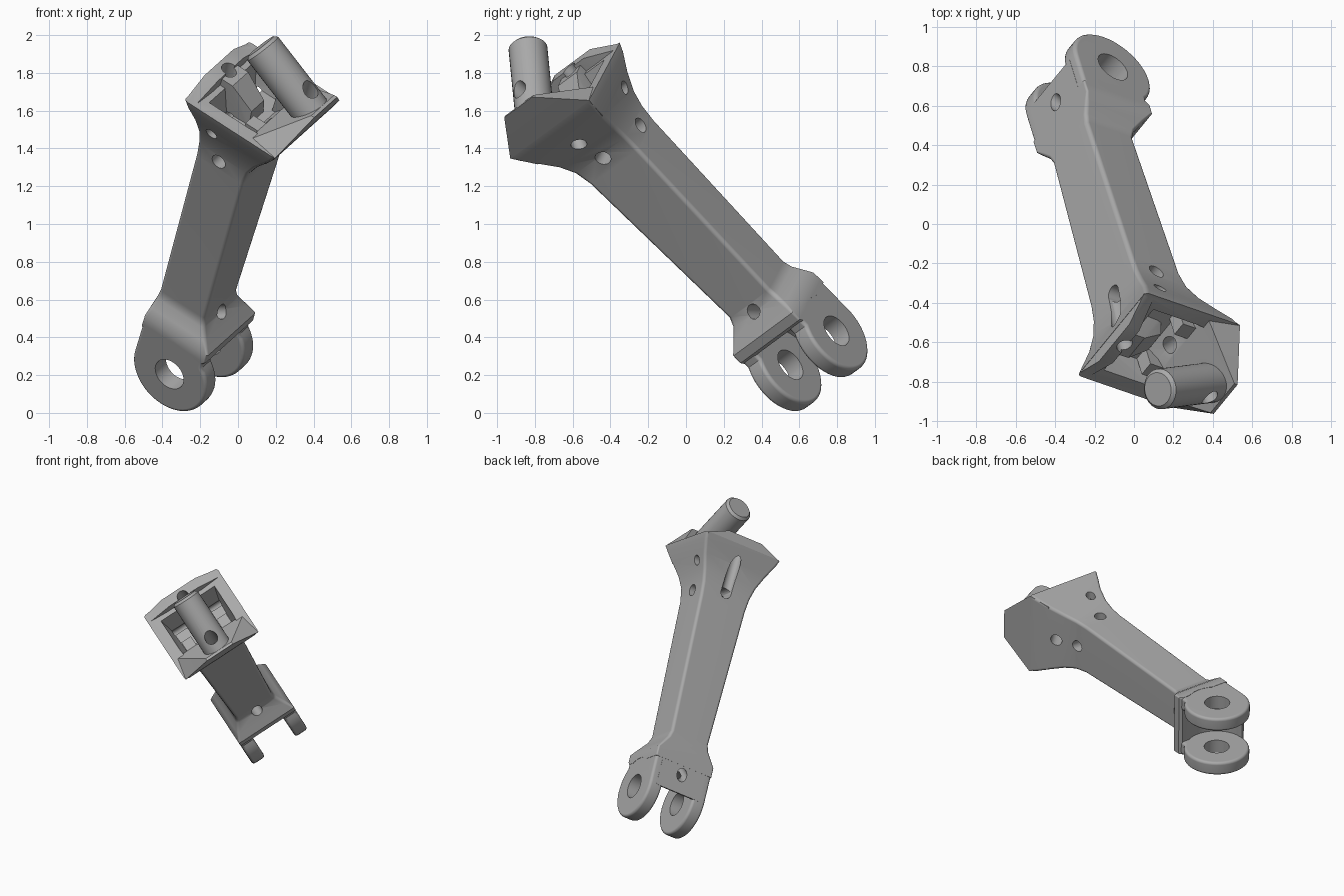
import bpy, bmesh, math
from mathutils import Vector, Matrix

if "Cube" in bpy.data.objects:
    bpy.data.objects.remove(bpy.data.objects["Cube"])

# One grey plastic material
grey = bpy.data.materials.new("grey_plastic")
grey.use_nodes = True
GREY = (0.40, 0.40, 0.40, 1)
grey.diffuse_color = GREY
grey.node_tree.nodes["Principled BSDF"].inputs["Base Color"].default_value = GREY

# Link frame: local x = depth, local y = hinge pin direction, local z = length
long_dir = Vector((0.212, -0.686, 0.696)).normalized()
pin_dir = Vector((0.553, 0.664, 0.503))
pin_dir = (pin_dir - long_dir * pin_dir.dot(long_dir)).normalized()
depth_dir = pin_dir.cross(long_dir)
FRAME = Matrix.Translation((-0.235, 0.64, 0.32)) @ Matrix((depth_dir, pin_dir, long_dir)).transposed().to_4x4()


def make(name, bm):
    bmesh.ops.recalc_face_normals(bm, faces=bm.faces)
    mesh = bpy.data.meshes.new(name)
    bm.to_mesh(mesh)
    bm.free()
    mesh.materials.append(grey)
    ob = bpy.data.objects.new(name, mesh)
    bpy.context.collection.objects.link(ob)
    return ob


def hull(name, points):
    bm = bmesh.new()
    for p in points:
        bm.verts.new(p)
    bmesh.ops.convex_hull(bm, input=bm.verts)
    bmesh.ops.dissolve_limit(bm, angle_limit=0.01, verts=bm.verts, edges=bm.edges)
    return make(name, bm)


def mirrored(points):
    return [(x, sign * y, z) for x, y, z in points for sign in (1, -1)]


def box(name, x0, x1, y0, y1, z0, z1):
    return hull(name, [(x, y, z) for x in (x0, x1) for y in (y0, y1) for z in (z0, z1)])


def rod(name, start, end, radius, chamfer=0.0):
    a, b = Vector(start), Vector(end)
    axis = (b - a).normalized()
    turn = axis.to_track_quat('Z', 'Y')
    rings = [(a, radius), (b - axis * chamfer, radius)]
    if chamfer:
        rings.append((b, radius - chamfer))
    count = 32
    bm = bmesh.new()
    loops = [[bm.verts.new(c + turn @ Vector((r * math.cos(i * math.tau / count),
                                              r * math.sin(i * math.tau / count), 0)))
              for i in range(count)] for c, r in rings]
    skin(bm, loops)
    return make(name, bm)


def skin(bm, loops):
    for low, high in zip(loops, loops[1:]):
        for i in range(len(low)):
            j = (i + 1) % len(low)
            bm.faces.new((low[i], low[j], high[j], high[i]))
    bm.faces.new(loops[0][::-1])
    bm.faces.new(loops[-1])


def apply(ob, kind, **settings):
    bpy.context.view_layer.objects.active = ob
    mod = ob.modifiers.new(kind.lower(), kind)
    for key, value in settings.items():
        setattr(mod, key, value)
    bpy.ops.object.modifier_apply(modifier=mod.name)


def combine(ob, tool, operation):
    tool.hide_render = True
    apply(ob, 'BOOLEAN', object=tool, operation=operation, solver='EXACT')
    bpy.data.objects.remove(tool)


# Arm: rounded rectangular sections (height, half width, back, front, corner)
sections = [(0.195, 0.235, -0.235, 0.16, 0.01), (0.215, 0.235, -0.235, 0.178, 0.01),
            (0.27, 0.235, -0.235, 0.178, 0.012), (0.32, 0.205, -0.232, 0.13, 0.02),
            (0.37, 0.172, -0.228, 0.085, 0.022), (0.42, 0.157, -0.226, 0.07, 0.022),
            (1.46, 0.19, -0.24, 0.07, 0.022), (1.56, 0.2, -0.245, 0.085, 0.022),
            (1.65, 0.222, -0.255, 0.125, 0.022), (1.75, 0.262, -0.282, 0.185, 0.022),
            (1.84, 0.302, -0.325, 0.235, 0.022), (1.885, 0.313, -0.345, 0.25, 0.02)]
bm = bmesh.new()
loops = []
for z, half, back, front, r in sections:
    loop = []
    corners = [(front - r, half - r), (back + r, half - r), (back + r, r - half), (front - r, r - half)]
    for k, (cx, cy) in enumerate(corners):
        for step in range(4):
            a = math.pi / 2 * (k + step / 3)
            loop.append(bm.verts.new((cx + r * math.cos(a), cy + r * math.sin(a), z)))
    loops.append(loop)
skin(bm, loops)
arm = make("finger_link", bm)

# Web on the back between the prongs, hollowed to clear the mating knuckle
combine(arm, hull("back_web", mirrored([(-0.234, 0.18, -0.01), (-0.22, 0.18, -0.01), (0.1, 0.18, 0.22),
                                        (-0.234, 0.18, 0.25), (0.1, 0.18, 0.25)])), 'UNION')
combine(arm, rod("knuckle_cutter", (0, -0.3, 0), (0, 0.3, 0), 0.22), 'DIFFERENCE')

# Socket hollowed into the head
combine(arm, hull("socket_cutter", mirrored([(-0.275, 0.25, 2.0), (0.2, 0.25, 2.0),
                                             (-0.19, 0.2, 1.74), (0.0, 0.19, 1.75)])), 'DIFFERENCE')

# Front lip, back rim and middle rib of the head
combine(arm, hull("front_lip", mirrored([(0.25, 0.311, 1.883), (0.315, 0.11, 2.1), (0.295, 0.11, 2.1),
                                         (0.185, 0.255, 1.75), (0.06, 0.29, 1.865),
                                         (0.04, 0.11, 1.79)])), 'UNION')
combine(arm, hull("back_rim", mirrored([(-0.343, 0.3, 1.88), (-0.345, 0.14, 1.95), (-0.28, 0.3, 1.88),
                                        (-0.27, 0.12, 1.95), (-0.27, 0.2, 1.8),
                                        (-0.3, 0.2, 1.8)])), 'UNION')
combine(arm, hull("middle_rib", mirrored([(-0.32, 0.075, 1.93), (-0.2, 0.075, 1.93), (-0.06, 0.06, 1.83),
                                          (-0.04, 0.075, 1.7), (-0.24, 0.075, 1.7)])), 'UNION')
for side in (1, -1):
    y0, y1 = sorted((side * 0.11, side * 0.19))
    combine(arm, box("stop_block", -0.02, 0.12, y0, y1, 1.7, 1.865), 'UNION')

# Slanted peg rising from the lip
combine(arm, rod("peg", (0.262, 0.005, 2.0), (-0.145, 0.005, 2.218), 0.103, 0.018), 'UNION')

# Hinge prongs with rounded rims
for side in (1, -1):
    outline = [(0.233 * math.cos(a), 0.233 * math.sin(a))
               for a in [math.pi + i * math.radians(225) / 30 for i in range(31)]]
    outline += [(0.165, 0.25), (-0.233, 0.25)]
    bm = bmesh.new()
    skin(bm, [[bm.verts.new((x, side * y, z)) for x, z in outline] for y in (0.13, 0.233)])
    prong = make("prong", bm)
    apply(prong, 'BEVEL', width=0.02, segments=3, limit_method='ANGLE', angle_limit=0.9)
    combine(arm, prong, 'UNION')

# Bored holes: hinge pin, cross holes, cable channels and peg screw
bores = [((0, -0.4, 0), (0, 0.4, 0), 0.09),
         ((-0.36, 0, 0.03), (0.3, 0, 0.54), 0.04),
         ((-0.1, -0.4, 1.515), (-0.1, 0.4, 1.515), 0.042),
         ((-0.165, -0.4, 1.715), (-0.165, 0.4, 1.715), 0.034),
         ((-0.4, 0, 1.54), (0.4, 0, 1.54), 0.042),
         ((-0.25, 0, 1.53), (-0.285, 0, 2.05), 0.042),
         ((-0.13, 0, 1.98), (0.22, 0, 1.63), 0.042),
         ((0.2, 0.005, 1.93), (0.2, 0.005, 2.3), 0.045)]
for start, end, radius in bores:
    combine(arm, rod("bore_cutter", start, end, radius), 'DIFFERENCE')

# Stand the part in its tilted pose and shade it
arm.data.transform(FRAME)
bpy.ops.object.select_all(action='DESELECT')
arm.select_set(True)
bpy.context.view_layer.objects.active = arm
bpy.ops.object.shade_smooth_by_angle(angle=math.radians(32))
apply(arm, 'WEIGHTED_NORMAL', keep_sharp=True)
